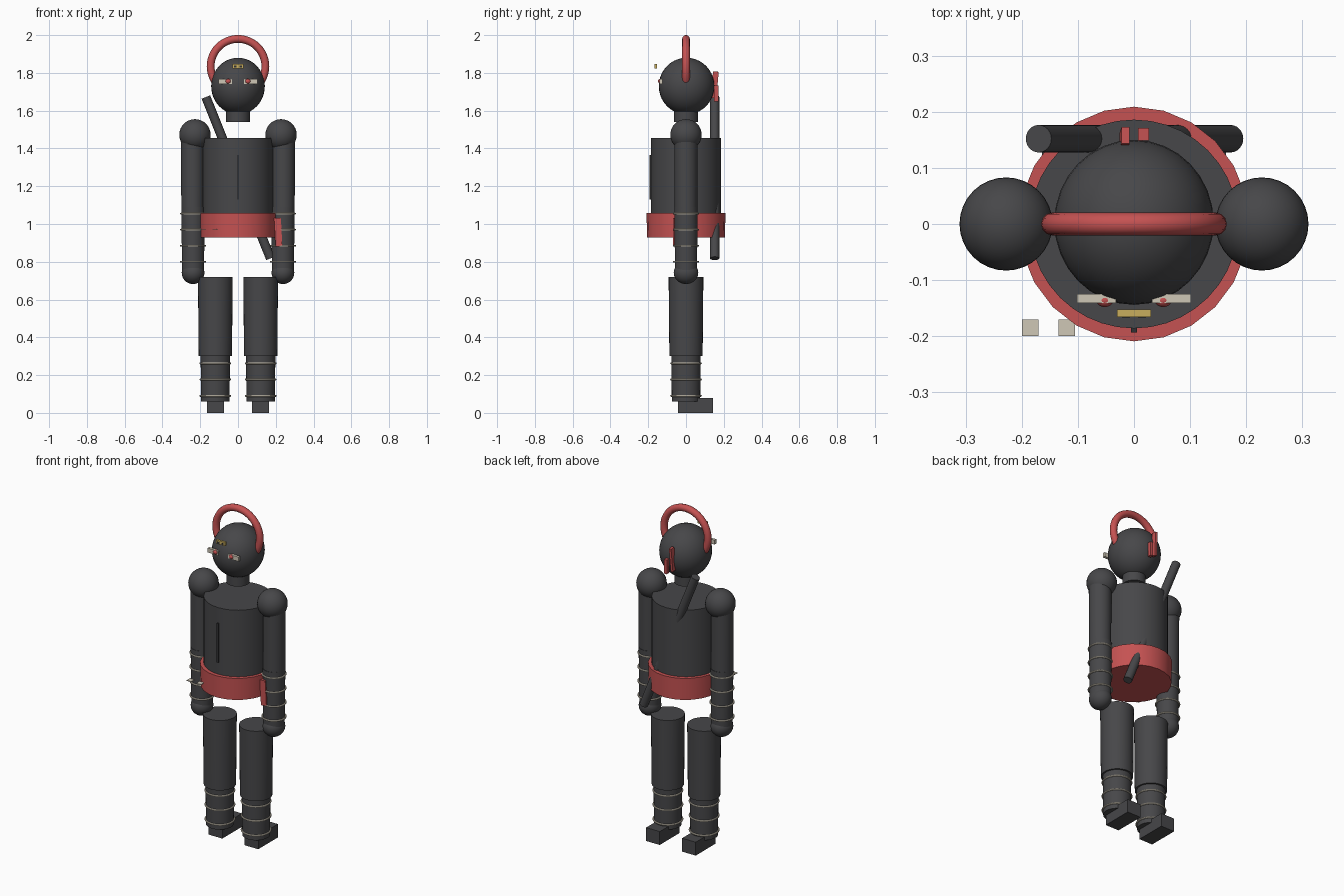
import bpy, math
from mathutils import Vector

if "Cube" in bpy.data.objects:
    bpy.data.objects.remove(bpy.data.objects["Cube"])


def material(name, r, g, b):
    m = bpy.data.materials.new(name)
    m.diffuse_color = (r, g, b, 1)
    m.use_nodes = True
    m.node_tree.nodes["Principled BSDF"].inputs["Base Color"].default_value = m.diffuse_color
    return m


DARK = material("charcoal cloth", 0.063, 0.063, 0.067)
BLACK = material("black seam", 0.03, 0.03, 0.032)
RED = material("red sash", 0.56, 0.085, 0.085)
BONE = material("bone wrap", 0.62, 0.57, 0.47)
GOLD = material("gold plate", 0.58, 0.42, 0.11)


def finish(name, mat, smooth=True):
    o = bpy.context.object
    o.name = name
    o.data.materials.append(mat)
    if smooth:
        bpy.ops.object.shade_smooth_by_angle(angle=math.radians(35))
    return o


def box(name, mat, loc, size, rot=(0, 0, 0)):
    bpy.ops.mesh.primitive_cube_add(size=1, location=loc, rotation=rot)
    bpy.context.object.scale = size
    return finish(name, mat, False)


def ball(name, mat, loc, size):
    bpy.ops.mesh.primitive_uv_sphere_add(segments=32, ring_count=20, radius=1, location=loc)
    bpy.context.object.scale = size
    return finish(name, mat)


def column(name, mat, x, y, z0, z1, r0, r1, sides=32, scale=(1, 1, 1)):
    bpy.ops.mesh.primitive_cone_add(vertices=sides, radius1=r0, radius2=r1, depth=z1 - z0,
                                    location=(x, y, (z0 + z1) / 2))
    bpy.context.object.scale = scale
    return finish(name, mat)


def ring(name, mat, loc, R, r, rot=(0, 0, 0), seg=36, minor=8):
    bpy.ops.mesh.primitive_torus_add(major_radius=R, minor_radius=r, major_segments=seg,
                                     minor_segments=minor, location=loc, rotation=rot)
    return finish(name, mat)


# Head, neck and the headband loop
ball("head", DARK, (0, 0.003, 1.73), (0.142, 0.147, 0.15))
column("neck", DARK, 0, 0, 1.54, 1.66, 0.063, 0.063)
ring("headband", RED, (0, 0, 1.835), 0.145, 0.0205, (math.pi / 2, 0, 0), 48, 12)
box("headband_tail_long", RED, (-0.017, 0.152, 1.737), (0.014, 0.03, 0.14), (math.radians(-5), 0.03, 0))
box("headband_tail_short", RED, (0.017, 0.16, 1.69), (0.019, 0.022, 0.085))

# Forehead plate with two dark marks
box("forehead_plate", GOLD, (0, -0.159, 1.835), (0.06, 0.013, 0.022))
for s in (-1, 1):
    box("plate_mark", BLACK, (s * 0.014, -0.166, 1.833), (0.014, 0.002, 0.01))

# Torso, front seam, belt and belt tail
column("torso", DARK, 0, 0, 1.03, 1.456, 0.186, 0.186, 40)
box("front_seam", BLACK, (0, -0.187, 1.247), (0.011, 0.012, 0.235))
column("belt", RED, 0, 0, 0.928, 1.058, 0.205, 0.208, 24, (0.985, 1.005, 1))
box("belt_tail", RED, (0.213, -0.04, 0.957), (0.036, 0.055, 0.15), (0, math.radians(-3), 0))

# Throwing blades tucked in the belt
for x in (-0.185, -0.12):
    box("throwing_blade", BONE, (x, -0.185, 0.972), (0.03, 0.03, 0.004))

# Eyes, arms and legs on both sides
for s, side in ((-1, "left"), (1, "right")):
    box(side + "_eye", BONE, (s * 0.067, -0.133, 1.755), (0.07, 0.016, 0.026))
    ball(side + "_pupil", RED, (s * 0.052, -0.136, 1.756), (0.015, 0.012, 0.013))

    ball(side + "_shoulder", DARK, (s * 0.228, 0, 1.472), (0.083, 0.083, 0.083))
    column(side + "_upper_arm", DARK, s * 0.24, 0, 1.06, 1.47, 0.06, 0.062)
    column(side + "_forearm", DARK, s * 0.238, 0, 0.74, 1.09, 0.058, 0.062)
    ball(side + "_hand", DARK, (s * 0.238, 0, 0.742), (0.06, 0.065, 0.06))
    for z in (1.055, 0.97, 0.885, 0.8):
        ring(side + "_arm_wrap", BONE, (s * 0.238, 0, z), 0.064, 0.005)

    column(side + "_thigh", DARK, s * 0.12, 0, 0.3, 0.72, 0.088, 0.092)
    column(side + "_shin", DARK, s * 0.12, 0, 0.06, 0.305, 0.075, 0.078)
    for z in (0.262, 0.177, 0.09):
        ring(side + "_leg_wrap", BONE, (s * 0.12, 0, z), 0.079, 0.005)
    box(side + "_foot", DARK, (s * 0.119, 0.05, 0.04), (0.09, 0.185, 0.08))

# Sheath slung diagonally across the back
top, low = Vector((-0.17, 0.152, 1.672)), Vector((0.172, 0.152, 0.818))
bpy.ops.mesh.primitive_cylinder_add(vertices=24, radius=0.0245, depth=(top - low).length,
                                    location=(top + low) / 2)
bpy.context.object.rotation_euler = (top - low).to_track_quat('Z', 'Y').to_euler()
finish("back_sheath", DARK)
